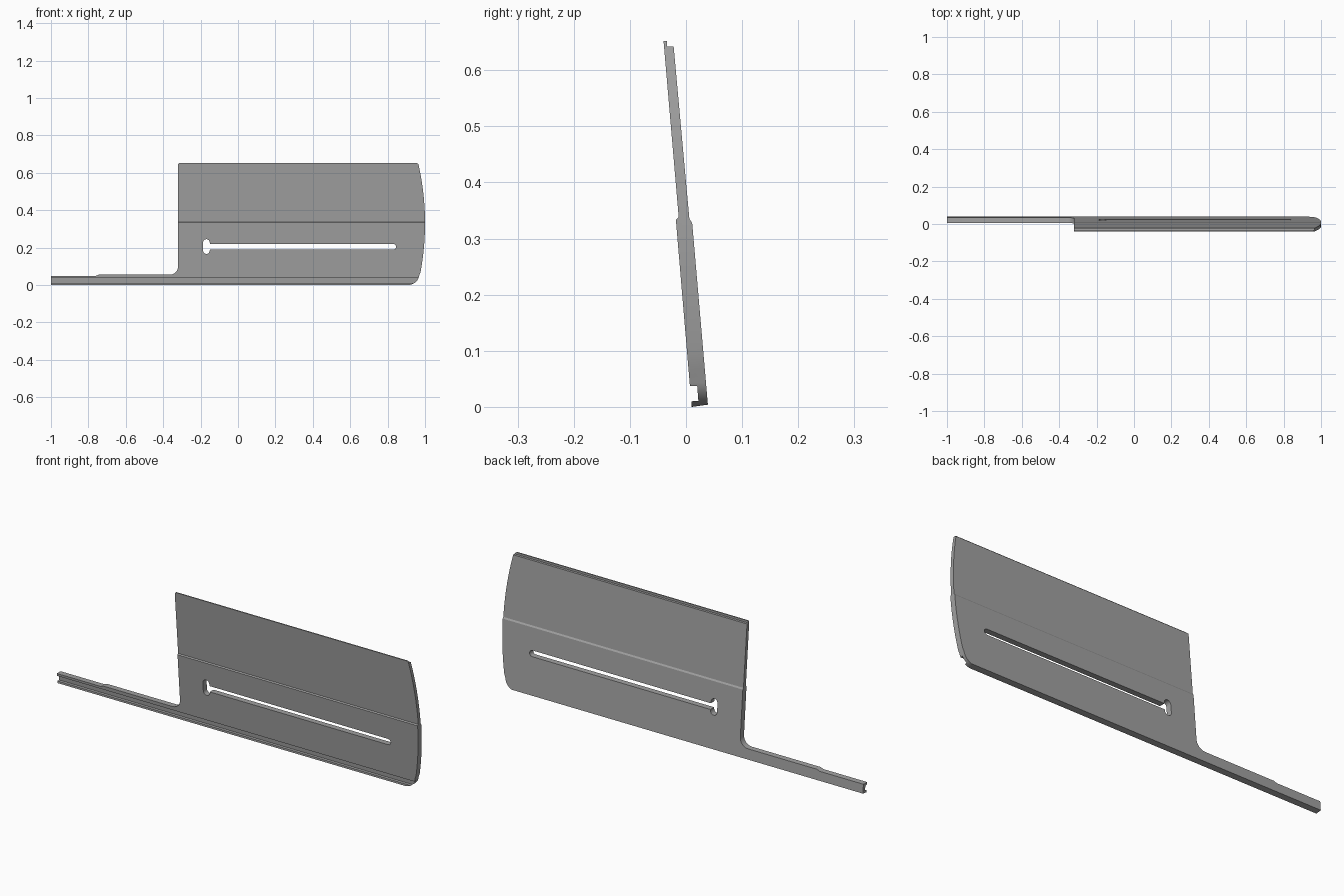
import bpy, bmesh
from math import radians, cos, sin
from mathutils import Vector

cube = bpy.data.objects.get("Cube")
if cube:
    bpy.data.objects.remove(cube, do_unlink=True)

grey = bpy.data.materials.new("plain grey")
grey.use_nodes = True
colour = (0.36, 0.36, 0.36, 1)
grey.diffuse_color = colour
grey.node_tree.nodes["Principled BSDF"].inputs["Base Color"].default_value = colour


def arc(cx, cz, r, start, end, steps=8):
    angles = [radians(start + (end - start) * i / steps) for i in range(steps + 1)]
    return [(cx + r * cos(a), cz + r * sin(a)) for a in angles]


def capsule(a, b, r, turn):
    """Outline of a round-ended slot from a to b."""
    return arc(*b, r, turn - 90, turn + 90) + arc(*a, r, turn + 90, turn + 270)


def prism(name, points, push):
    """Extrude a closed outline of 3D points along push."""
    bm = bmesh.new()
    face = bm.faces.new([bm.verts.new(p) for p in points])
    out = bmesh.ops.extrude_face_region(bm, geom=[face])
    moved = [v for v in out["geom"] if isinstance(v, bmesh.types.BMVert)]
    bmesh.ops.translate(bm, verts=moved, vec=Vector(push))
    bmesh.ops.recalc_face_normals(bm, faces=bm.faces)
    mesh = bpy.data.meshes.new(name)
    bm.to_mesh(mesh)
    bm.free()
    mesh.materials.append(grey)
    obj = bpy.data.objects.new(name, mesh)
    bpy.context.collection.objects.link(obj)
    return obj


def through(name, outline):
    """Cutter running front to back."""
    obj = prism(name, [(x, -0.2, z) for x, z in outline], (0, 0.4, 0))
    obj.hide_render = True
    return obj


# Leaning cross-section: top rabbet, thicker lower half, grooved bottom rail
section = [(-0.04, 0.652), (-0.034, 0.652), (-0.034, 0.642), (-0.022, 0.642),
           (0.006, 0.335), (0.011, 0.328), (0.039, 0.004), (0.01, 0),
           (0.01, 0.01), (0.022, 0.011), (0.02, 0.037), (0.007, 0.037),
           (-0.018, 0.333), (-0.013, 0.338)]
plate = prism("leaning_plate", [(-1, y, z) for y, z in section], (2.1, 0, 0))

# Front outline: narrow rail, inner fillet, bowed right end
outline = ([(-1.1, -0.1), (0.91, -0.1)]
           + arc(0.91, 0.06, 0.06, -90, -6)
           + arc(-0.43, 0.33, 1.43, -10.5, 12.7, 16)
           + [(0.957, 0.652), (0.957, 0.7), (-0.315, 0.7), (-0.315, 0.652), (-0.32, 0.645)]
           + arc(-0.365, 0.1, 0.045, 0, -90)
           + [(-0.745, 0.055), (-0.76, 0.049), (-1.1, 0.049)])

cutters = [
    ("INTERSECT", through("outline_cutter", outline)),
    ("DIFFERENCE", through("slot_cutter", capsule((-0.165, 0.204), (0.83, 0.204), 0.015, 0))),
    ("DIFFERENCE", through("keyhole_cutter", capsule((-0.169, 0.184), (-0.169, 0.227), 0.018, 90))),
]
for operation, cutter in cutters:
    mod = plate.modifiers.new(cutter.name, "BOOLEAN")
    mod.operation = operation
    mod.solver = "EXACT"
    mod.object = cutter

# Bake the cuts and drop the cutters
bpy.context.view_layer.update()
baked = bpy.data.meshes.new_from_object(
    plate.evaluated_get(bpy.context.evaluated_depsgraph_get()))
plate.modifiers.clear()
plate.data = baked
for _, cutter in cutters:
    bpy.data.objects.remove(cutter, do_unlink=True)

bpy.context.view_layer.objects.active = plate
plate.select_set(True)
bpy.ops.object.shade_smooth_by_angle(angle=radians(25))
